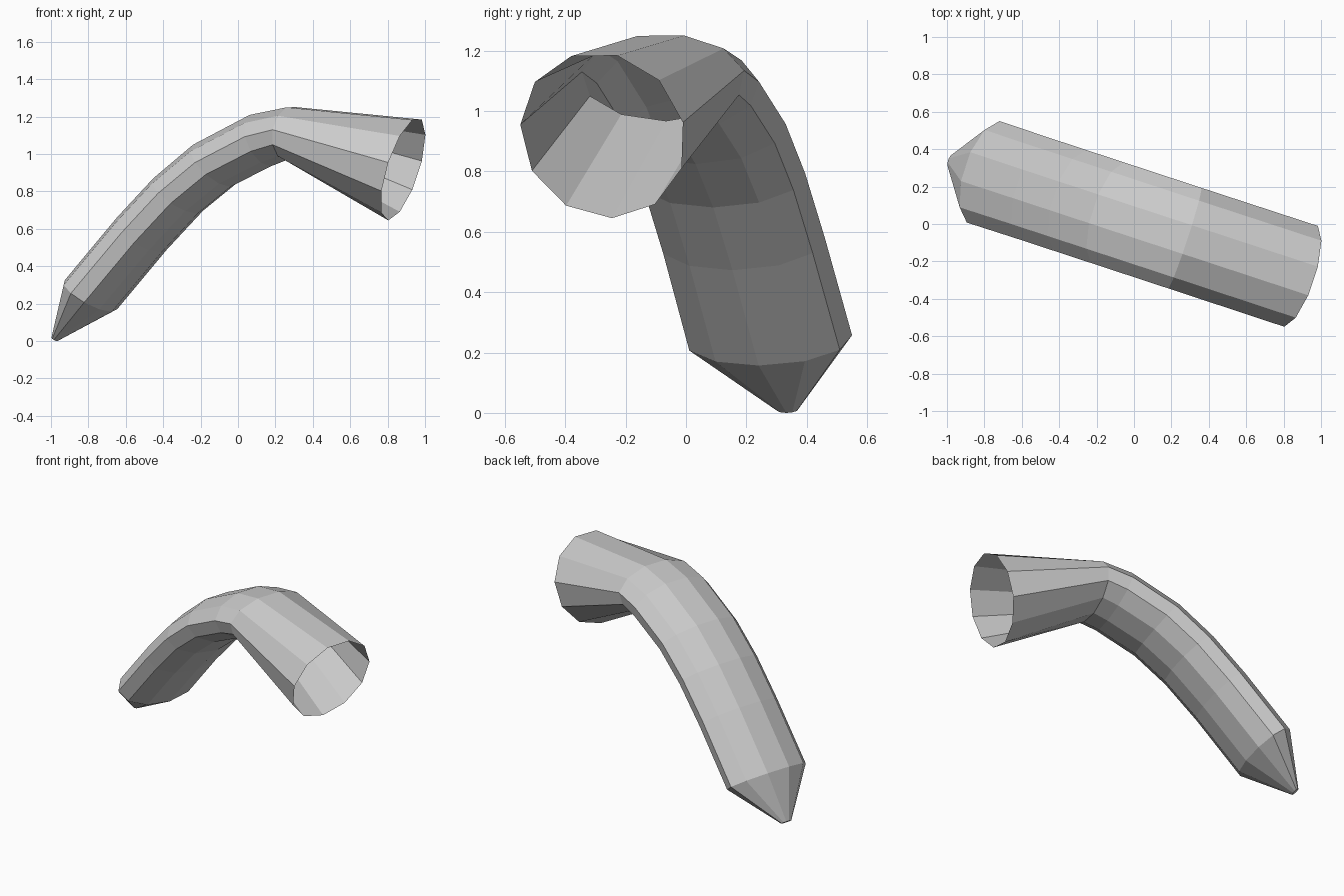
import bpy, bmesh
from math import sin, cos, radians, tau
from mathutils import Vector

if "Cube" in bpy.data.objects:
    bpy.data.objects.remove(bpy.data.objects["Cube"])

SIDES = 11
AZ = radians(-18.2)                      # heading of the bent path seen from above
ALONG = Vector((cos(AZ), sin(AZ), 0))
ACROSS = Vector((-sin(AZ), cos(AZ), 0))
UP = Vector((0, 0, 1))

# stations: centre x, centre z, half width, half thickness, tilt in degrees
STATIONS = [
    (-0.980, 0.011, 0.037, 0.018, -53),  # blunt tip
    (-0.790, 0.244, 0.288, 0.148, -54),
    (-0.520, 0.568, 0.286, 0.148, -50),
    (-0.325, 0.778, 0.286, 0.148, -49),
    (-0.130, 0.940, 0.286, 0.148, -39),
    (0.130, 1.075, 0.286, 0.148, -18),   # bend
    (0.272, 1.112, 0.286, 0.145, 6),
    (0.882, 0.920, 0.287, 0.287, 17),    # round open mouth
]


def add_ring(bm, x, z, width, thick, tilt):
    centre = Vector((0, 0.0145, z)) + ALONG * (x / cos(AZ))
    t = radians(tilt)
    high = ALONG * sin(t) + UP * cos(t)
    ring = []
    for k in range(SIDES):
        a = radians(9) + tau * k / SIDES
        ring.append(bm.verts.new(centre + ACROSS * width * cos(a) + high * thick * sin(a)))
    return ring


# bent sleeve: lofted rings, closed at the tip and open at the mouth
bm = bmesh.new()
rings = [add_ring(bm, *s) for s in STATIONS]
for a, b in zip(rings, rings[1:]):
    for k in range(SIDES):
        n = (k + 1) % SIDES
        bm.faces.new((a[k], a[n], b[n], b[k]))
bm.faces.new(rings[0])
bmesh.ops.recalc_face_normals(bm, faces=bm.faces)

# sit exactly on the ground
low = min(v.co.z for v in bm.verts)
bmesh.ops.translate(bm, verts=bm.verts, vec=(0, 0, -low))

mesh = bpy.data.meshes.new("bent_sleeve")
bm.to_mesh(mesh)
bm.free()
bpy.context.collection.objects.link(bpy.data.objects.new("bent_sleeve", mesh))
